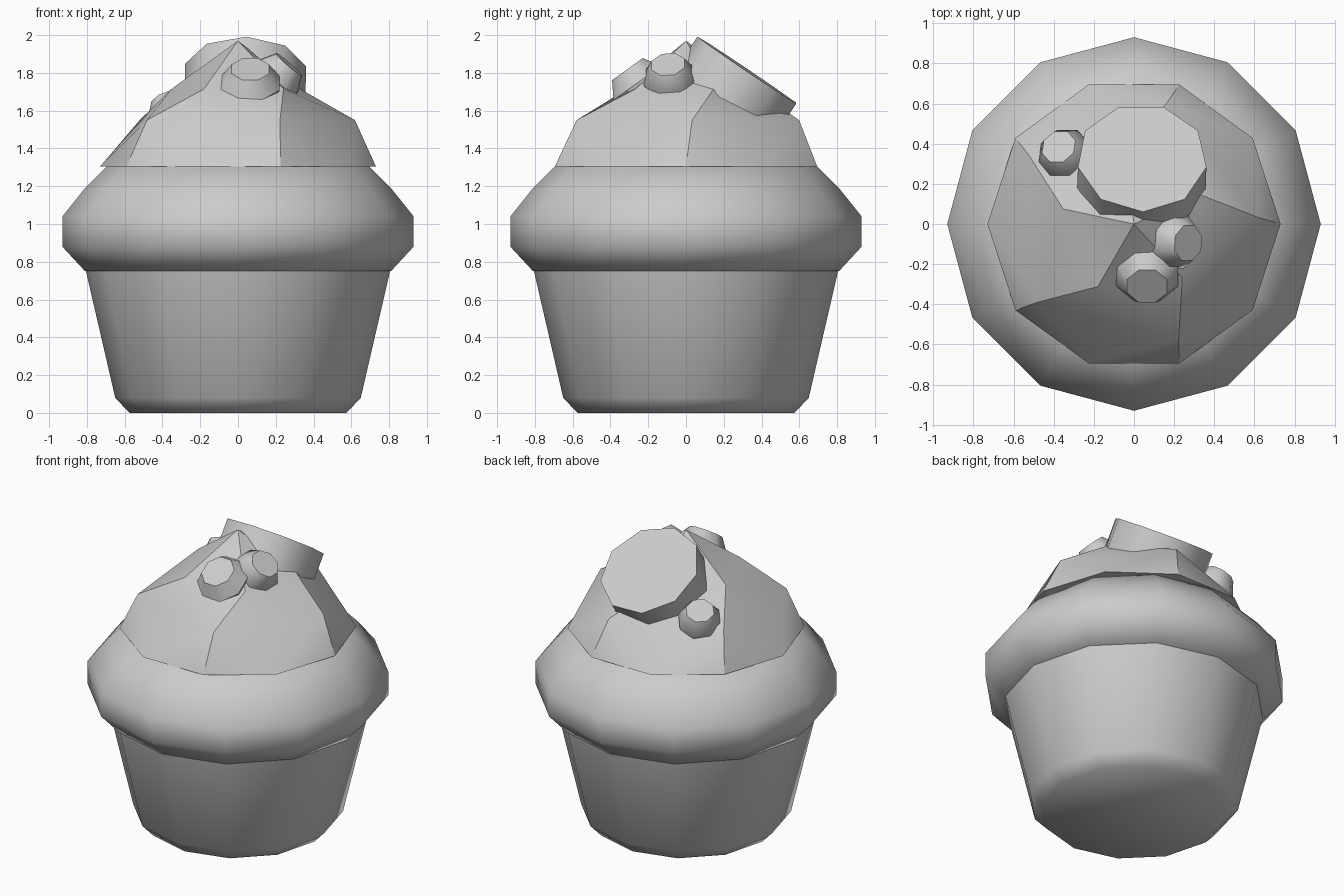
import bpy
import bmesh
from math import cos, sin, radians
from mathutils import Vector

cube = bpy.data.objects.get("Cube")
if cube:
    bpy.data.objects.remove(cube)

GREY = (0.6, 0.6, 0.6, 1)
mat = bpy.data.materials.new("plain grey")
mat.use_nodes = True
mat.diffuse_color = GREY
mat.node_tree.nodes["Principled BSDF"].inputs["Base Color"].default_value = GREY


def finish(name, bm, angle):
    bmesh.ops.recalc_face_normals(bm, faces=bm.faces)
    mesh = bpy.data.meshes.new(name)
    bm.to_mesh(mesh)
    bm.free()
    mesh.materials.append(mat)
    obj = bpy.data.objects.new(name, mesh)
    bpy.context.collection.objects.link(obj)
    bpy.ops.object.select_all(action="DESELECT")
    obj.select_set(True)
    bpy.context.view_layer.objects.active = obj
    bpy.ops.object.shade_smooth_by_angle(angle=radians(angle))
    return obj


def ring(bm, sides, radius, z, start=0):
    step = radians(360 / sides)
    return [bm.verts.new((radius * cos(radians(start) + i * step),
                          radius * sin(radians(start) + i * step), z)) for i in range(sides)]


def turned(name, profile, sides, angle, start=0):
    """Closed solid turned from (radius, z) points."""
    bm = bmesh.new()
    rings = [ring(bm, sides, r, z, start) for r, z in profile]
    for low, high in zip(rings, rings[1:]):
        for i in range(sides):
            j = (i + 1) % sides
            bm.faces.new((low[i], low[j], high[j], high[i]))
    bm.faces.new(rings[0])
    bm.faces.new(rings[-1])
    return finish(name, bm, angle)


def topping(name, centre, normal, profile, sides, start):
    """Turned piece whose cap sits at centre and faces along normal."""
    obj = turned(name, profile, sides, 42, start)
    z = Vector(normal).normalized()
    x = Vector((0, 1, 0)).cross(z).normalized()
    y = z.cross(x)
    for v in obj.data.vertices:
        v.co = Vector(centre) + x * v.co.x + y * v.co.y + z * v.co.z
    return obj


# Paper cup and the cake bulging over it
turned("cup", [(0.575, 0), (0.65, 0.08), (0.805, 0.75)], 12, 50)
turned("cake", [(0.81, 0.75), (0.93, 0.88), (0.93, 1.04), (0.81, 1.19), (0.695, 1.305)], 12, 60)

# Icing: five twisted ridges climbing to a point
bm = bmesh.new()
base = ring(bm, 10, 0.73, 1.305)
mid = ring(bm, 5, 0.62, 1.55, 3)
top = ring(bm, 5, 0.36, 1.715, 24)
peak = bm.verts.new((0, 0, 1.97))
for i in range(5):
    j = (i + 1) % 5
    valley, ridge, before = base[2 * i], base[2 * i + 1], base[2 * i - 1]
    bm.faces.new((before, valley, mid[i]))
    bm.faces.new((valley, ridge, mid[i]))
    bm.faces.new((ridge, mid[j], mid[i]))
    bm.faces.new((mid[i], mid[j], top[i]))
    bm.faces.new((mid[j], top[j], top[i]))
    bm.faces.new((top[i], top[j], peak))
bm.faces.new(base)
finish("icing", bm, 30)

# Large tilted disc on the back and three small sweets
topping("disc", (0.04, 0.33, 1.81), (0.02, 0.56, 0.83), [(0.325, -0.24), (0.325, 0)], 9, -90)
sweet = [(0.13, -0.2), (0.155, -0.09), (0.1, 0)]
topping("front_sweet", (0.065, -0.31, 1.82), (0, -0.58, 0.81), [(r * 1.08, z) for r, z in sweet], 8, 22)
topping("left_sweet", (0.27, -0.095, 1.845), (0.65, -0.1, 0.75), [(r * 0.95, z) for r, z in sweet], 8, 22)
topping("back_sweet", (-0.375, 0.385, 1.665), (-0.3, 0.4, 0.87), [(r * 0.9, z) for r, z in sweet], 8, 22)
